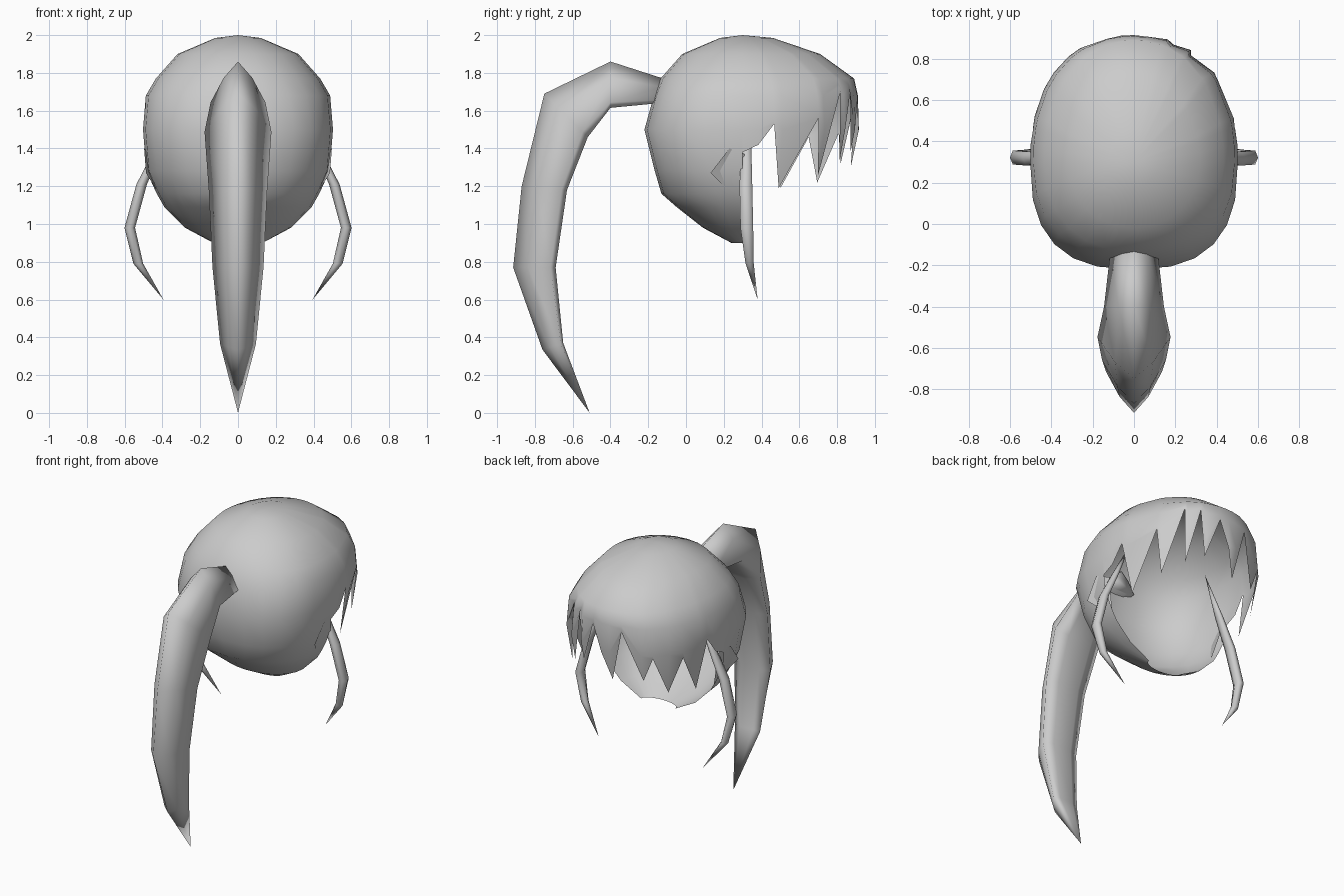
import bpy, bmesh, math
from mathutils import Vector

if "Cube" in bpy.data.objects:
    bpy.data.objects.remove(bpy.data.objects["Cube"])

grey = bpy.data.materials.new("hair_grey")
grey.diffuse_color = (0.6, 0.6, 0.6, 1)
grey.use_nodes = True
grey.node_tree.nodes["Principled BSDF"].inputs["Base Color"].default_value = grey.diffuse_color


def finish(name, bm, centre=None):
    bmesh.ops.remove_doubles(bm, verts=bm.verts, dist=0.0005)
    bmesh.ops.recalc_face_normals(bm, faces=bm.faces)
    if centre:  # open shell: make faces point away from the head centre
        bm.normal_update()
        c = Vector(centre)
        if sum((f.calc_center_median() - c).dot(f.normal) for f in bm.faces) < 0:
            bmesh.ops.reverse_faces(bm, faces=bm.faces)
    for f in bm.faces:
        f.smooth = True
    me = bpy.data.meshes.new(name)
    bm.to_mesh(me)
    bm.free()
    me.materials.append(grey)
    ob = bpy.data.objects.new(name, me)
    bpy.context.collection.objects.link(ob)
    return ob


def grid(bm, rows, closed=False):
    """Skin a list of equally long point rows."""
    vs = [[bm.verts.new(p) for p in r] for r in rows]
    n = len(rows[0])
    for a, b in zip(vs, vs[1:]):
        for i in range(n if closed else n - 1):
            j = (i + 1) % n
            bm.faces.new((a[i], a[j], b[j], b[i]))
    return vs


# --- hair cap: height, half width, back y, front y, squareness at back and front
YC = 0.3
PROFILE = [(2.0, 0.0, 0.3, 0.3, 2, 2), (1.985, 0.12, 0.18, 0.46, 2, 2),
           (1.9, 0.32, -0.02, 0.71, 2.05, 2.05), (1.77, 0.435, -0.135, 0.89, 2.2, 2.15),
           (1.68, 0.488, -0.17, 0.91, 2.35, 2.25), (1.5, 0.503, -0.22, 0.915, 2.6, 2.3),
           (1.28, 0.485, -0.165, 0.87, 2.4, 2.3), (1.16, 0.43, -0.13, 0.85, 2.3, 2.3),
           (1.09, 0.39, -0.05, 0.84, 2.2, 2.3), (0.98, 0.28, 0.09, 0.83, 2.1, 2.3),
           (0.9, 0.13, 0.24, 0.82, 2, 2.3)]


def cap_point(deg, z):
    for p, q in zip(PROFILE, PROFILE[1:]):
        if z >= q[0]:
            break
    t = (p[0] - z) / (p[0] - q[0])
    w, yb, yf, nb, nf = (a + (b - a) * t for a, b in zip(p[1:], q[1:]))
    c, s = math.cos(math.radians(deg)), math.sin(math.radians(deg))
    e = 2 / (nf if s > 0 else nb)
    x = math.copysign(abs(c) ** e, c) * w if abs(c) > 1e-6 else 0
    d = yf - YC if s > 0 else YC - yb
    y = YC + math.copysign(abs(s) ** e, s) * d if abs(s) > 1e-6 else YC
    return (x, y, z)


# jagged fringe edge: angle from +x round the face opening, height
FRINGE = [(0, 1.38), (6, 1.42), (13, 1.53), (17, 1.19), (38, 1.56), (42, 1.26), (57, 1.70),
          (60, 1.33), (69, 1.70), (74, 1.38), (84, 1.66), (90, 1.48), (95, 1.30), (104, 1.65),
          (118, 1.32), (126, 1.48), (138, 1.22), (148, 1.46), (162, 1.19), (167, 1.53),
          (174, 1.42), (180, 1.38)]
bm = bmesh.new()
rows = [[cap_point(a, p[0]) for a, _ in FRINGE] for p in PROFILE[:4]]
rows += [[cap_point(a, max(level, z + gap)) for a, z in FRINGE]
         for level, gap in ((1.68, 0.04), (1.5, 0.02), (0, 0))]
grid(bm, rows)
grid(bm, [[cap_point(180 + 15 * i, p[0]) for i in range(13)] for p in PROFILE])
bmesh.ops.dissolve_degenerate(bm, dist=0.0005, edges=bm.edges)
finish("hair_cap", bm, (0, 0.35, 1.45))

# --- ponytail: outer (y, z), inner (y, z), half width
TAIL = [((-0.12, 1.77), (-0.14, 1.64), 0.115), ((-0.40, 1.86), (-0.40, 1.615), 0.145),
        ((-0.75, 1.69), (-0.52, 1.46), 0.177), ((-0.87, 1.20), (-0.63, 1.18), 0.155),
        ((-0.915, 0.77), (-0.69, 0.77), 0.135), ((-0.76, 0.335), (-0.65, 0.37), 0.095),
        ((-0.51, 0.0), (-0.51, 0.0), 0.0)]
SECTION = [(0, 0), (0.52, 0.35), (1, 0.88), (0.5, 1), (-0.5, 1), (-1, 0.88), (-0.52, 0.35)]
bm = bmesh.new()
rows = [[(sx * w, o[0] + (n[0] - o[0]) * t, o[1] + (n[1] - o[1]) * t) for sx, t in SECTION]
        for o, n, w in TAIL]
ends = grid(bm, rows, True)
bm.faces.new(ends[0])
finish("ponytail", bm)

# --- curved side strands: centre x, y, z, x radius, y radius
STRAND = [(0.30, 0.325, 1.66, 0, 0), (0.42, 0.32, 1.40, 0.02, 0.03),
          (0.51, 0.317, 1.21, 0.028, 0.039), (0.573, 0.322, 0.98, 0.028, 0.039),
          (0.528, 0.337, 0.79, 0.026, 0.025), (0.393, 0.38, 0.597, 0, 0)]
# --- temple tufts: small flaps between cap and strand
TUFT = [(0.487, 0.13, 1.27), (0.497, 0.23, 1.40), (0.46, 0.31, 1.37), (0.40, 0.27, 1.13)]
for side, s in (("right", 1), ("left", -1)):
    bm = bmesh.new()
    rows = [[(s * (x + rx * math.cos(k * math.pi / 3)), y + ry * math.sin(k * math.pi / 3), z)
             for k in range(6)] for x, y, z, rx, ry in STRAND]
    grid(bm, rows, True)
    finish(side + "_strand", bm)

    bm = bmesh.new()
    vs = [bm.verts.new((s * x, y, z)) for x, y, z in TUFT]
    bm.faces.new((vs[0], vs[1], vs[2]))
    bm.faces.new((vs[0], vs[2], vs[3]))
    finish(side + "_temple_tuft", bm, (0, 0.35, 1.3))
